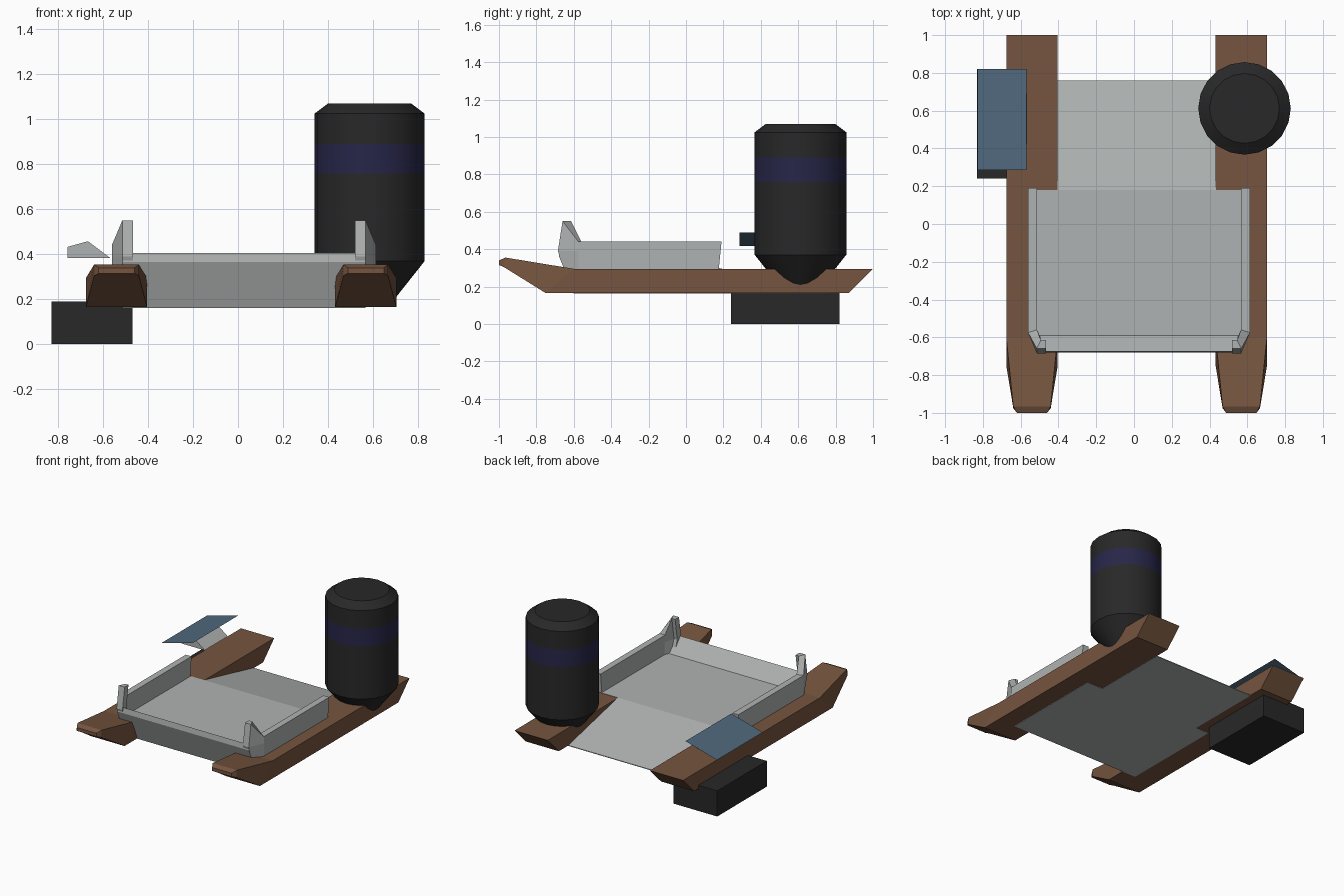
import bpy, bmesh, math

if "Cube" in bpy.data.objects:
    bpy.data.objects.remove(bpy.data.objects["Cube"])


def material(name, rgb):
    m = bpy.data.materials.new(name)
    m.diffuse_color = (*rgb, 1.0)
    m.use_nodes = True
    m.node_tree.nodes["Principled BSDF"].inputs["Base Color"].default_value = m.diffuse_color
    return m


BROWN = material("brown", (0.18, 0.09, 0.05))
GREY = material("grey", (0.43, 0.45, 0.445))
BLACK = material("black", (0.021, 0.021, 0.021))
NAVY = material("navy", (0.02, 0.019, 0.065))
BLUE = material("blue", (0.08, 0.14, 0.205))


def finish(name, bm, *mats):
    if len(bm.faces) > 1:
        bmesh.ops.recalc_face_normals(bm, faces=bm.faces[:])
    me = bpy.data.meshes.new(name)
    bm.to_mesh(me)
    bm.free()
    for m in mats:
        me.materials.append(m)
    ob = bpy.data.objects.new(name, me)
    bpy.context.collection.objects.link(ob)
    return ob


def loft(name, rings, *mats):
    """Skin a list of equal-sized closed rings and cap both ends."""
    bm = bmesh.new()
    vs = [[bm.verts.new(p) for p in r] for r in rings]
    n = len(vs[0])
    for a, b in zip(vs, vs[1:]):
        for i in range(n):
            j = (i + 1) % n
            bm.faces.new((a[i], a[j], b[j], b[i]))
    bm.faces.new(vs[0])
    bm.faces.new(vs[-1])
    return finish(name, bm, *mats)


def extrude_x(name, profile, x0, x1, mat):
    return loft(name, [[(x, y, z) for y, z in profile] for x in (x0, x1)], mat)


def extrude_y(name, profile, y0, y1, mat):
    return loft(name, [[(x, y, z) for x, z in profile] for y in (y0, y1)], mat)


# Side rails with upturned, tapered noses: (half width, top y, top z, bottom y, bottom z)
RAIL = [(0.136, 1.0, 0.295, 0.87, 0.165),
        (0.136, -0.60, 0.295, -0.75, 0.165),
        (0.099, -0.965, 0.355, -0.975, 0.305),
        (0.08, -1.0, 0.34, -1.0, 0.315)]
for name, cx in (("left_rail", -0.54), ("right_rail", 0.568)):
    loft(name, [[(cx - w, ty, tz), (cx + w, ty, tz), (cx + w, by, bz), (cx - w, by, bz)]
                for w, ty, tz, by, bz in RAIL], BROWN)

# Bed between the rails with a raised front lip, then a ramp to the rear
extrude_x("bed", [(-0.60, 0.162), (-0.68, 0.365), (-0.675, 0.405), (-0.59, 0.298),
                  (0.18, 0.298), (0.18, 0.162)], -0.513, 0.566, GREY)
extrude_x("ramp", [(0.18, 0.162), (0.18, 0.298), (0.76, 0.167), (0.76, 0.162)],
          -0.404, 0.434, GREY)

# Tray side walls wrapping round the front corners into raised posts.
# Station: outer half width, inner half width, y at bottom / middle / top, thickness in y, top z
WALL = [(0.5875, 0.54, 0.175, 0.185, 0.19, 0.0, 0.44),
        (0.5875, 0.54, -0.575, -0.575, -0.575, 0.015, 0.44),
        (0.541, 0.52, -0.65, -0.685, -0.66, 0.045, 0.55),
        (0.493, 0.493, -0.65, -0.685, -0.66, 0.045, 0.55)]
for name, s in (("left_wall", -1), ("right_wall", 1)):
    rings = []
    for o, i, yb, ym, yt, t, zt in WALL:
        xo, xi = 0.0265 + s * o, 0.0265 + s * i
        rings.append([(xo, yb, 0.29), (xo, ym, 0.39), (xo, yt, zt),
                      (xi, yt + t, zt), (xi, ym + t, 0.39), (xi, yb + t, 0.29)])
    loft(name, rings, GREY)

# Box hung under the left rail
extrude_y("under_box", [(-0.83, 0), (-0.47, 0), (-0.47, 0.19), (-0.83, 0.19)],
          0.24, 0.82, BLACK)

# Tilted panel and its bracket
bm = bmesh.new()
bm.faces.new([bm.verts.new(p) for p in ((-0.828, 0.285, 0.418), (-0.57, 0.285, 0.488),
                                        (-0.57, 0.82, 0.488), (-0.828, 0.82, 0.418))])
finish("panel", bm, BLUE)
extrude_y("panel_bracket", [(-0.757, 0.383), (-0.567, 0.383), (-0.667, 0.458), (-0.757, 0.433)],
          0.42, 0.69, GREY)

# Upright tank with bevelled top, tapered base and a coloured band
TANK = [(0.085, 0.168), (0.245, 0.37), (0.245, 0.76), (0.245, 0.89),
        (0.245, 1.025), (0.185, 1.07)]
SIDES = 20
tank = loft("tank", [[(0.585 + r * math.cos(2 * math.pi * k / SIDES),
                       0.612 + r * math.sin(2 * math.pi * k / SIDES), z)
                      for k in range(SIDES)] for r, z in TANK], BLACK, NAVY)
for p in tank.data.polygons:
    if 0.76 < p.center.z < 0.89:
        p.material_index = 1
bpy.ops.object.select_all(action='DESELECT')
tank.select_set(True)
bpy.context.view_layer.objects.active = tank
bpy.ops.object.shade_smooth_by_angle(angle=math.radians(25))
